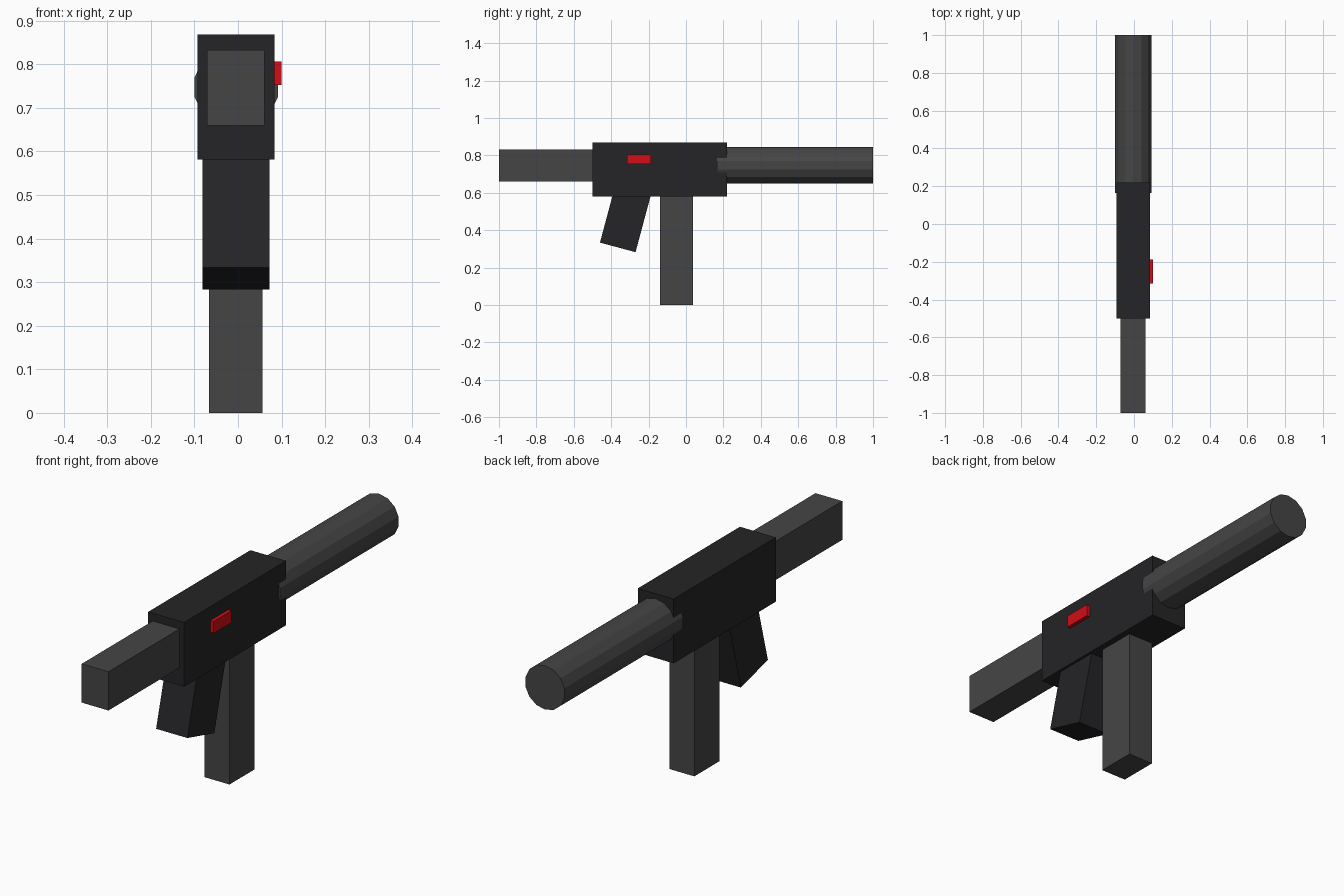
import bpy
from math import radians, sin, cos
from mathutils import Matrix, Vector

if "Cube" in bpy.data.objects:
    bpy.data.objects.remove(bpy.data.objects["Cube"])


def material(name, rgb):
    m = bpy.data.materials.new(name)
    m.diffuse_color = (*rgb, 1)
    m.use_nodes = True
    m.node_tree.nodes["Principled BSDF"].inputs["Base Color"].default_value = m.diffuse_color
    return m


dark = material("dark_grey", (0.018, 0.018, 0.02))
grey = material("mid_grey", (0.06, 0.06, 0.06))
red = material("red", (0.65, 0.004, 0.008))


def box(name, x, y, z, mat):
    """Box from (min, max) ranges on each axis."""
    lo, hi = zip(x, y, z)
    bpy.ops.mesh.primitive_cube_add(size=1)
    o = bpy.context.object
    o.name = name
    o.location = [(a + b) / 2 for a, b in zip(lo, hi)]
    o.scale = [b - a for a, b in zip(lo, hi)]
    o.data.materials.append(mat)
    return o


# Main housing, rear stock, straight magazine and side switch
box("receiver", (-0.093, 0.084), (-0.50, 0.22), (0.581, 0.868), dark)
box("stock", (-0.071, 0.061), (-1.0, -0.48), (0.66, 0.833), grey)
box("magazine", (-0.067, 0.056), (-0.14, 0.037), (0.0, 0.60), grey)
box("side_switch", (0.07, 0.10), (-0.315, -0.188), (0.753, 0.806), red)

# Raked grip, leaning back towards the stock
tilt, width, length = radians(15), 0.197, 0.33
grip = box("grip", (-0.082, 0.072), (0, width), (0, length), dark)
along = Vector((0, cos(tilt), -sin(tilt)))
up = Vector((0, sin(tilt), cos(tilt)))
grip.location = Vector((-0.005, -0.46, 0.334)) + along * width / 2 + up * length / 2
grip.rotation_euler.x = -tilt

# Fourteen-sided barrel with a vertex at the top
bpy.ops.mesh.primitive_cylinder_add(vertices=14, radius=0.0985, depth=0.835)
barrel = bpy.context.object
barrel.name = "barrel"
barrel.data.transform(Matrix.Rotation(radians(90), 4, "X"))
barrel.location = (-0.004, 0.5825, 0.7475)
barrel.data.materials.append(grey)
